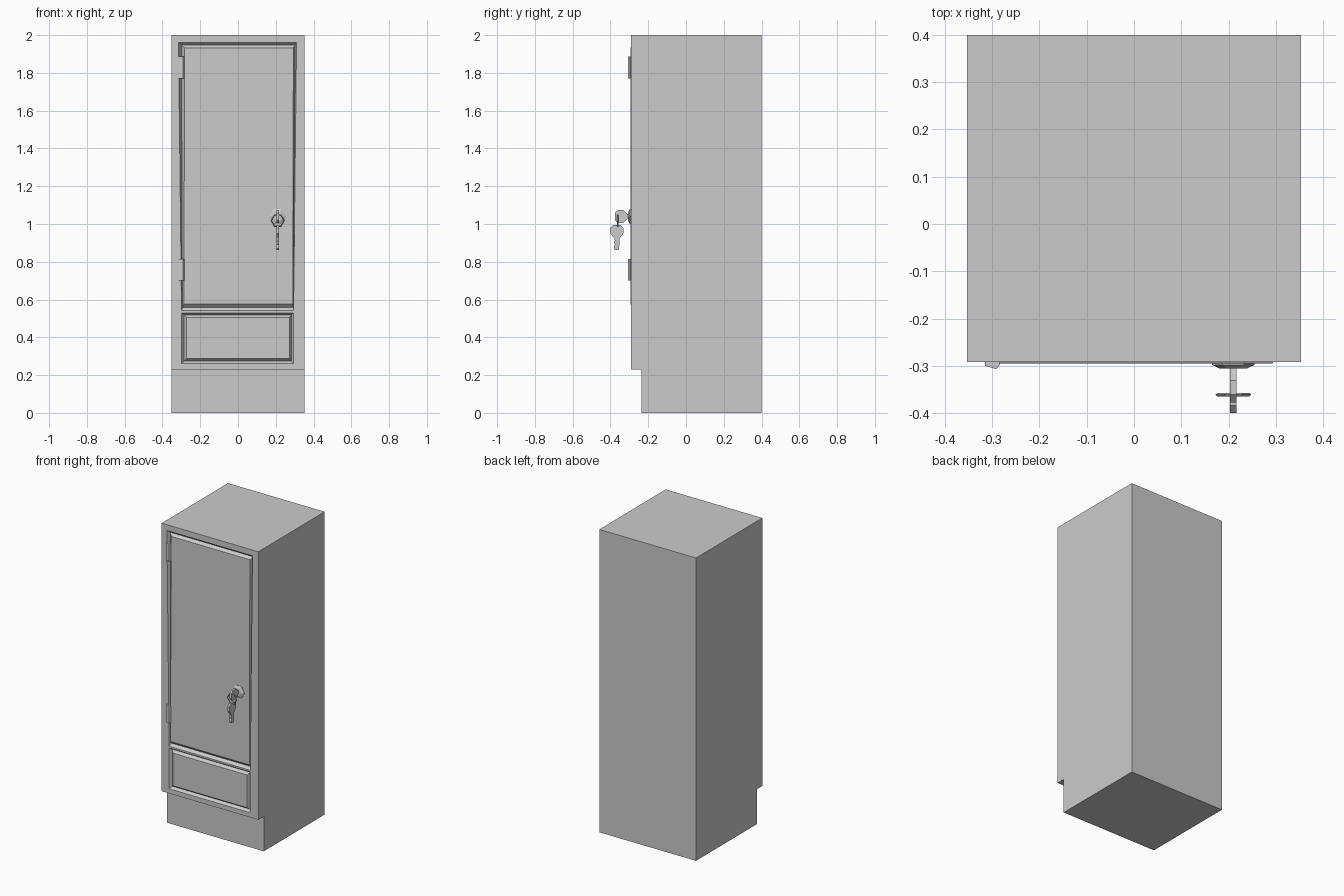
import bpy, bmesh, math

if "Cube" in bpy.data.objects:
    bpy.data.objects.remove(bpy.data.objects["Cube"])

FRONT, BACK, KICK, HALF = -0.292, 0.40, -0.235, 0.353


def finish(bm, name):
    bmesh.ops.remove_doubles(bm, verts=bm.verts, dist=1e-5)
    bmesh.ops.recalc_face_normals(bm, faces=bm.faces)
    me = bpy.data.meshes.new(name)
    bm.to_mesh(me)
    bm.free()
    ob = bpy.data.objects.new(name, me)
    bpy.context.collection.objects.link(ob)
    return ob


def face(bm, pts):
    return bm.faces.new([bm.verts.new(p) for p in pts])


def loop(y, z0, z1, bl, br, tl=None, tr=None):
    """Four corners of a panel outline; top may differ in width from bottom."""
    tl = bl if tl is None else tl
    tr = br if tr is None else tr
    return [(bl, y, z0), (br, y, z0), (tr, y, z1), (tl, y, z1)]


def nested(bm, loops):
    """Join successive four-corner outlines with quads."""
    for a, b in zip(loops, loops[1:]):
        for i in range(4):
            j = (i + 1) % 4
            face(bm, [a[i], a[j], b[j], b[i]])


def prism(name, pts, offset):
    """Closed solid from a polygon swept along offset."""
    bm = bmesh.new()
    f = face(bm, pts)
    r = bmesh.ops.extrude_face_region(bm, geom=[f], use_keep_orig=True)
    vs = [g for g in r["geom"] if isinstance(g, bmesh.types.BMVert)]
    bmesh.ops.translate(bm, verts=vs, vec=offset)
    return finish(bm, name)


# Panel outlines: opening edge, groove bottom, raised front edge
DEEP = FRONT + 0.017
door = [loop(FRONT, 0.541, 1.962, -0.299, 0.294, -0.315, 0.310),
        loop(DEEP, 0.557, 1.947, -0.294, 0.2935, -0.300, 0.302),
        loop(FRONT - 0.003, 0.577, 1.933, -0.286, 0.290, -0.283, 0.293)]
drawer = [loop(FRONT, 0.261, 0.530, -0.298, 0.293),
          loop(DEEP, 0.274, 0.518, -0.285, 0.282),
          loop(FRONT, 0.288, 0.504, -0.272, 0.272)]

# Carcass with toe kick and two bevelled openings
bm = bmesh.new()
SPLIT = 0.535
side = [(KICK, 0), (KICK, 0.23), (FRONT, 0.23), (FRONT, SPLIT),
        (FRONT, 2), (BACK, 2), (BACK, 0)]
for x in (-HALF, HALF):
    face(bm, [(x, y, z) for y, z in side])
for i, (a, b) in enumerate(zip(side, side[1:] + side[:1])):
    if i not in (2, 3):
        face(bm, [(-HALF, *a), (HALF, *a), (HALF, *b), (-HALF, *b)])
for z0, z1, panel in ((SPLIT, 2, door), (0.23, SPLIT, drawer)):
    floor = [(x, DEEP + 0.01, z) for x, y, z in panel[1]]
    nested(bm, [loop(FRONT, z0, z1, -HALF, HALF), panel[0], panel[1], floor])
    face(bm, floor)
finish(bm, "carcass")

# Door and drawer front
for name, panel in (("door", door), ("drawer_front", drawer)):
    bm = bmesh.new()
    nested(bm, panel[1:])
    face(bm, panel[1])
    face(bm, panel[2])
    finish(bm, name)

# Hinges
hinge = [(-0.315, -0.285), (-0.315, -0.300), (-0.291, -0.307),
         (-0.283, -0.297), (-0.288, -0.285)]
for name, z in (("lower_hinge", 0.70), ("upper_hinge", 1.77)):
    prism(name, [(x, y, z) for x, y in hinge], (0, 0, 0.116))

# Lock plate: bevelled hexagon
LX, LZ = 0.21, 1.04


def hexagon(r, y):
    return [(LX + r * math.cos(k * math.pi / 3), y, LZ + r * math.sin(k * math.pi / 3))
            for k in range(6)]


bm = bmesh.new()
rings = [hexagon(0.045, FRONT), hexagon(0.045, -0.298), hexagon(0.028, -0.306)]
for a, b in zip(rings, rings[1:]):
    for i in range(6):
        j = (i + 1) % 6
        face(bm, [a[i], a[j], b[j], b[i]])
face(bm, rings[0])
face(bm, rings[2])
finish(bm, "lock_plate")


# Keys: (along the blade, across) outlines, flat in the yz plane
def key(name, outline, origin, ahead, across):
    pts = [(LX - 0.007, origin[0] + u * ahead[0] + v * across[0],
            origin[1] + u * ahead[1] + v * across[1]) for u, v in outline]
    prism(name, pts, (0.014, 0, 0))


bow = [(-0.018, 0.034), (-0.034, 0.018), (-0.034, -0.018), (-0.018, -0.034), (0.012, -0.034)]
key("inserted_key", bow + [(0.034, -0.012), (0.05, -0.007), (0.05, 0.007),
                           (0.034, 0.012), (0.012, 0.034)],
    (-0.343, LZ), (1, 0), (0, 1))
key("hanging_key", bow + [(0.036, -0.014), (0.050, -0.010), (0.056, -0.016),
                          (0.066, -0.016), (0.070, -0.010), (0.078, -0.015),
                          (0.092, -0.015), (0.098, -0.009), (0.098, 0.007),
                          (0.092, 0.012), (0.036, 0.014), (0.012, 0.034)],
    (-0.366, 0.961), (0, -1), (1, 0))

# Key ring
bpy.ops.mesh.primitive_torus_add(major_segments=6, minor_segments=4,
                                 major_radius=0.034, minor_radius=0.004,
                                 location=(LX, -0.361, 1.018),
                                 rotation=(math.pi / 2, 0, 0))
bpy.context.object.name = "key_ring"
